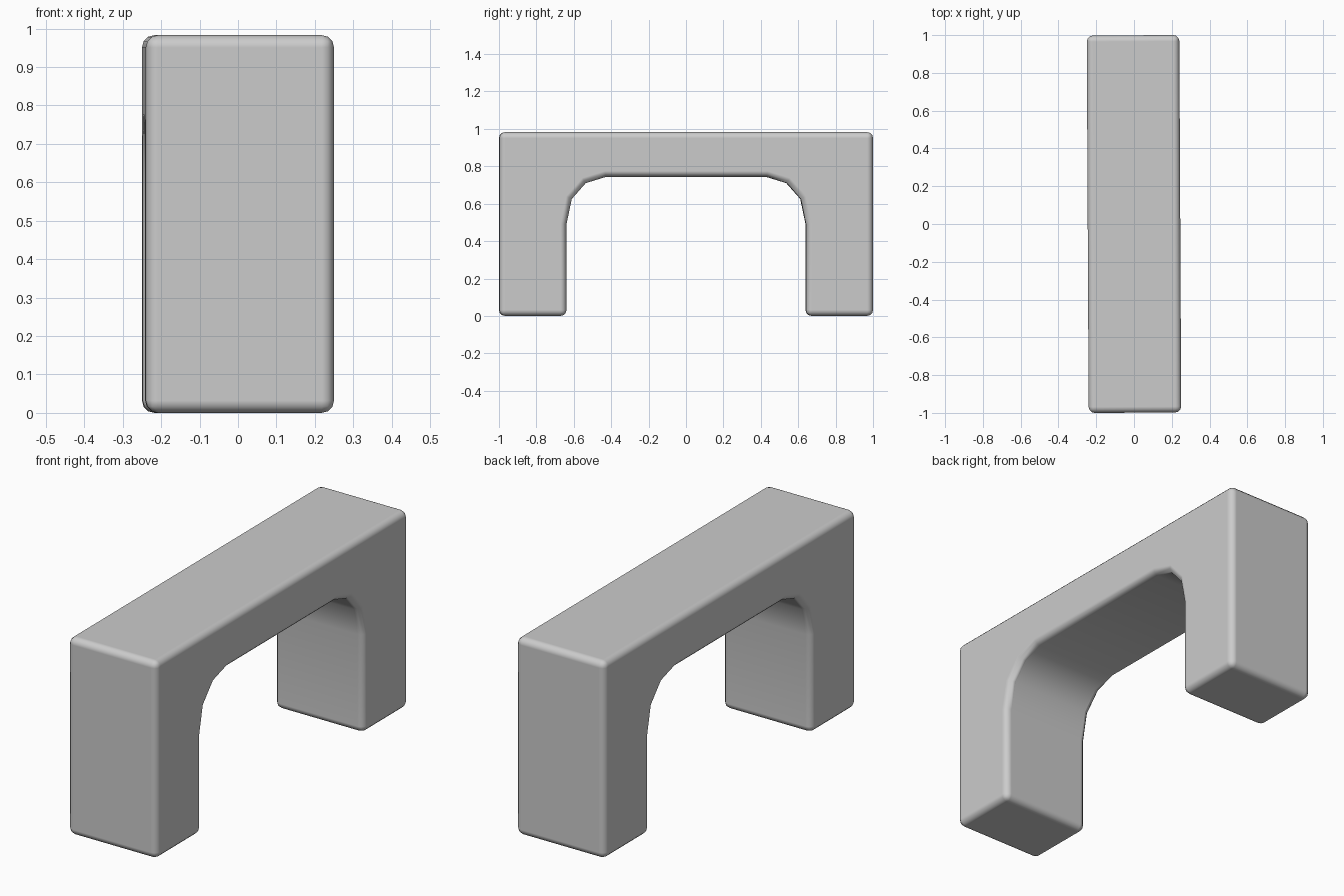
import bpy, bmesh
from mathutils import Matrix

if "Cube" in bpy.data.objects:
    bpy.data.objects.remove(bpy.data.objects["Cube"])

HALF_W, TOP = 0.245, 0.983

# Half profile (y, z): outer leg corner, then inner leg and faceted arch
half = [(0.999, TOP), (0.999, 0.0), (0.64, 0.0), (0.64, 0.49),
        (0.612, 0.625), (0.537, 0.71), (0.43, 0.743)]
profile = half + [(-y, z) for y, z in reversed(half)]

# Extrude the arch profile across its width
bm = bmesh.new()
face = bm.faces.new([bm.verts.new((-HALF_W, y, z)) for y, z in profile])
ext = bmesh.ops.extrude_face_region(bm, geom=[face])
moved = [v for v in ext["geom"] if isinstance(v, bmesh.types.BMVert)]
bmesh.ops.translate(bm, vec=(2 * HALF_W, 0, 0), verts=moved)
bmesh.ops.recalc_face_normals(bm, faces=bm.faces[:])

# The block sits very slightly turned about z
bmesh.ops.rotate(bm, verts=bm.verts[:], cent=(0, 0, 0),
                 matrix=Matrix.Rotation(0.005, 3, 'Z'))
mesh = bpy.data.meshes.new("arch_block")
bm.to_mesh(mesh)
bm.free()
arch = bpy.data.objects.new("arch_block", mesh)
bpy.context.collection.objects.link(arch)

# Rounded edges, leaving the arch facets unbevelled between each other
bevel = arch.modifiers.new("rounded_edges", 'BEVEL')
bevel.width = 0.032
bevel.segments = 3
bevel.limit_method = 'ANGLE'
bevel.angle_limit = 0.7
bevel.harden_normals = True

bpy.context.view_layer.objects.active = arch
arch.select_set(True)
bpy.ops.object.shade_smooth()
